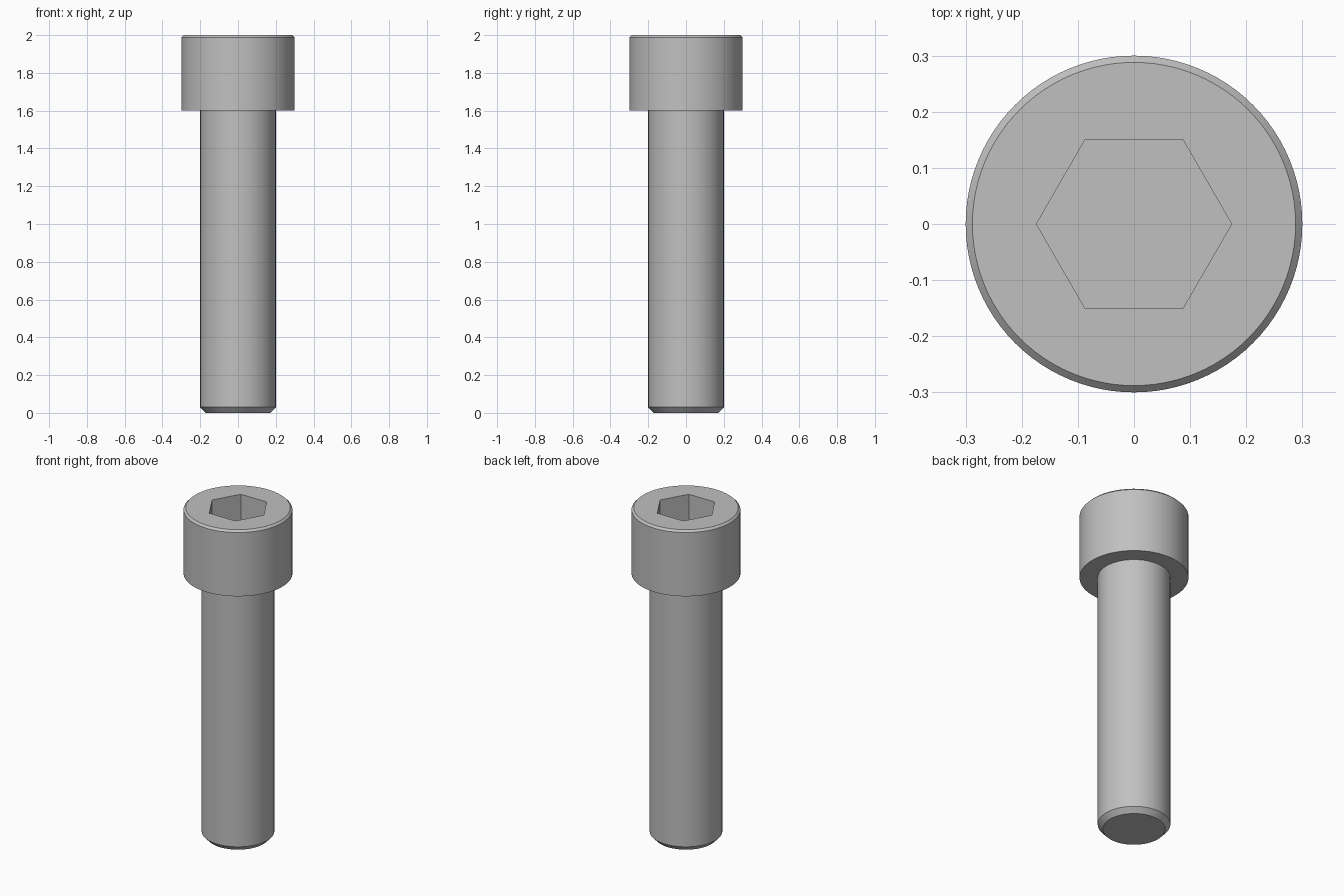
import bpy, bmesh, math

cube = bpy.data.objects.get("Cube")
if cube:
    bpy.data.objects.remove(cube, do_unlink=True)

STEEL = (0.53, 0.53, 0.53, 1)
steel = bpy.data.materials.new("steel_grey")
steel.use_nodes = True
steel.diffuse_color = STEEL
steel.node_tree.nodes["Principled BSDF"].inputs["Base Color"].default_value = STEEL


def ring(bm, radius, z, sides):
    """Closed loop of vertices around the z axis."""
    step = math.tau / sides
    return [bm.verts.new((radius * math.cos(i * step), radius * math.sin(i * step), z))
            for i in range(sides)]


def walls(bm, lower, upper):
    """Quads joining two rings with equal side counts."""
    n = len(lower)
    for i in range(n):
        j = (i + 1) % n
        bm.faces.new((lower[i], lower[j], upper[j], upper[i]))


def loop_edges(bm, loop):
    return [bm.edges.get((loop[i - 1], loop[i])) for i in range(len(loop))]


bm = bmesh.new()

# Chamfered shank and head as one turned profile (radius, height)
profile = [(0.172, 0), (0.2, 0.03), (0.2, 1.6), (0.3, 1.6), (0.3, 1.988), (0.288, 2)]
rings = [ring(bm, r, z, 96) for r, z in profile]
for lower, upper in zip(rings, rings[1:]):
    walls(bm, lower, upper)
bm.faces.new(rings[0])

# Hexagonal drive socket
socket_floor = ring(bm, 0.174, 1.8, 6)
socket_rim = ring(bm, 0.174, 2, 6)
walls(bm, socket_floor, socket_rim)
bm.faces.new(socket_floor)

# Flat top between the chamfer and the socket rim
bmesh.ops.triangle_fill(bm, use_beauty=True, normal=(0, 0, 1),
                        edges=loop_edges(bm, rings[-1]) + loop_edges(bm, socket_rim))
bmesh.ops.recalc_face_normals(bm, faces=bm.faces)

mesh = bpy.data.meshes.new("socket_head_bolt")
bm.to_mesh(mesh)
bm.free()
mesh.materials.append(steel)
bolt = bpy.data.objects.new("socket_head_bolt", mesh)
bpy.context.collection.objects.link(bolt)

# Smooth round walls, crisp chamfers and socket
bpy.ops.object.select_all(action='DESELECT')
bolt.select_set(True)
bpy.context.view_layer.objects.active = bolt
bpy.ops.object.shade_smooth_by_angle(angle=math.radians(30))
